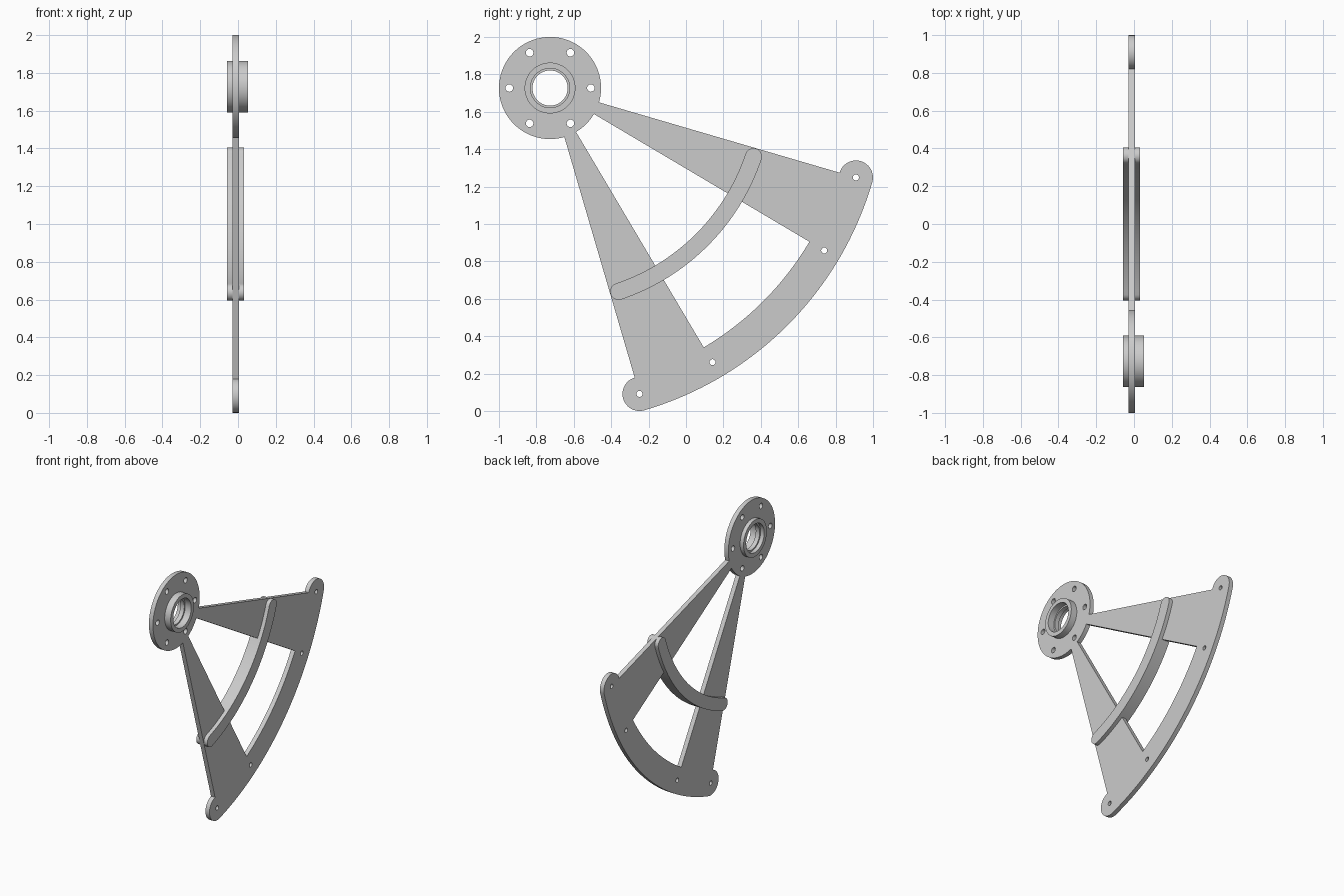
import bpy
import bmesh
from math import sin, cos, radians
from mathutils import Matrix

cube = bpy.data.objects.get("Cube")
if cube:
    bpy.data.objects.remove(cube, do_unlink=True)

grey = bpy.data.materials.new("plain grey")
grey.use_nodes = True
COLOUR = (0.6, 0.6, 0.6, 1)
grey.diffuse_color = COLOUR
grey.node_tree.nodes["Principled BSDF"].inputs["Base Color"].default_value = COLOUR

# All parts are laid out around the hub axis, in a plane facing +x
HUB = (-0.727, 1.727)
MID_X = -0.012
HUB_R, EAR_R, EAR_ORBIT = 0.273, 0.091, 1.704
RIM_R, WINDOW_R = EAR_ORBIT + EAR_R, 1.612
EDGE_1, EDGE_2 = -16.3, -73.7       # outer arm edges, degrees
SLOT_1, SLOT_2 = -30.65, -59.35     # inner arm edges, degrees


def polar(r, angle):
    return r * cos(radians(angle)), r * sin(radians(angle))


def arc(r, start, end, steps=48, centre=(0, 0)):
    pts = [polar(r, start + (end - start) * i / steps) for i in range(steps + 1)]
    return [(centre[0] + x, centre[1] + y) for x, y in pts]


def circle(r, centre=(0, 0), steps=32):
    return arc(r, 0, 360, steps, centre)[:-1]


def finish(obj):
    obj.data.materials.clear()
    obj.data.materials.append(grey)
    bpy.ops.object.select_all(action='DESELECT')
    obj.select_set(True)
    bpy.context.view_layer.objects.active = obj
    bpy.ops.object.shade_smooth_by_angle(angle=radians(30))


def flat_part(name, loops, thickness, x):
    """Fill the outline, leaving inner loops open, and extrude it along x."""
    curve = bpy.data.curves.new(name, 'CURVE')
    curve.dimensions = '2D'
    curve.fill_mode = 'BOTH'
    curve.extrude = thickness / 2
    for loop in loops:
        spline = curve.splines.new('POLY')
        spline.points.add(len(loop) - 1)
        for point, (u, v) in zip(spline.points, loop):
            point.co = (u + HUB[0], v + HUB[1], 0, 1)
        spline.use_cyclic_u = True
    obj = bpy.data.objects.new(name, curve)
    bpy.context.collection.objects.link(obj)
    bpy.ops.object.select_all(action='DESELECT')
    obj.select_set(True)
    bpy.context.view_layer.objects.active = obj
    bpy.ops.object.convert(target='MESH')
    obj = bpy.context.view_layer.objects.active
    bm = bmesh.new()
    bm.from_mesh(obj.data)
    bmesh.ops.remove_doubles(bm, verts=bm.verts, dist=0.0001)
    turn = Matrix(((0, 0, 1, x), (1, 0, 0, 0), (0, 1, 0, 0), (0, 0, 0, 1)))
    bm.transform(turn)
    bmesh.ops.recalc_face_normals(bm, faces=bm.faces)
    bm.to_mesh(obj.data)
    bm.free()
    finish(obj)


def ring(name, profile, steps=64):
    """Revolve a closed (x, radius) profile around the hub axis."""
    bm = bmesh.new()
    rows = []
    for i in range(steps):
        u, v = polar(1, 360 * i / steps)
        rows.append([bm.verts.new((x, HUB[0] + r * u, HUB[1] + r * v)) for x, r in profile])
    n = len(profile)
    for i in range(steps):
        a, b = rows[i], rows[(i + 1) % steps]
        for j in range(n):
            k = (j + 1) % n
            bm.faces.new((a[j], a[k], b[k], b[j]))
    bmesh.ops.recalc_face_normals(bm, faces=bm.faces)
    mesh = bpy.data.meshes.new(name)
    bm.to_mesh(mesh)
    bm.free()
    obj = bpy.data.objects.new(name, mesh)
    bpy.context.collection.objects.link(obj)
    finish(obj)


# Sector plate: hub flange, two arms, ears and rim in one outline
outline = (arc(EAR_R, EDGE_1 + 180, EDGE_1, 24, polar(EAR_ORBIT, EDGE_1))
           + arc(RIM_R, EDGE_1, EDGE_2)[1:-1]
           + arc(EAR_R, EDGE_2, EDGE_2 - 180, 24, polar(EAR_ORBIT, EDGE_2))
           + arc(HUB_R, EDGE_2, EDGE_1 - 360, 72))
window = arc(HUB_R, SLOT_1, SLOT_2, 8) + arc(WINDOW_R, SLOT_2, SLOT_1)
bolt_holes = [circle(0.02, polar(0.218, a)) for a in range(0, 360, 60)]
rim_holes = [circle(0.016, polar(EAR_ORBIT, a)) for a in (EDGE_1, SLOT_1, SLOT_2, EDGE_2)]
flat_part("sector_plate", [outline, window, circle(0.12, steps=64)] + bolt_holes + rim_holes,
          0.033, MID_X)

# Curved cross bar with rounded ends
BAR_R, BAR_HALF, BAR_1, BAR_2 = 1.148, 0.045, -18.6, -71.4
bar = (arc(BAR_R + BAR_HALF, BAR_1, BAR_2)
       + arc(BAR_HALF, BAR_2, BAR_2 - 180, 16, polar(BAR_R, BAR_2))[1:-1]
       + arc(BAR_R - BAR_HALF, BAR_2, BAR_1)
       + arc(BAR_HALF, BAR_1 + 180, BAR_1, 16, polar(BAR_R, BAR_1))[1:-1])
flat_part("curved_bar", [bar], 0.09, MID_X)

# Bearing collar with a narrower lip inside the bore
LIP_1, LIP_2 = MID_X - 0.016, MID_X + 0.016
ring("hub_collar", [(-0.057, 0.136), (0.053, 0.136), (0.053, 0.105), (LIP_2, 0.105),
                    (LIP_2, 0.094), (LIP_1, 0.094), (LIP_1, 0.105), (-0.057, 0.105)])
